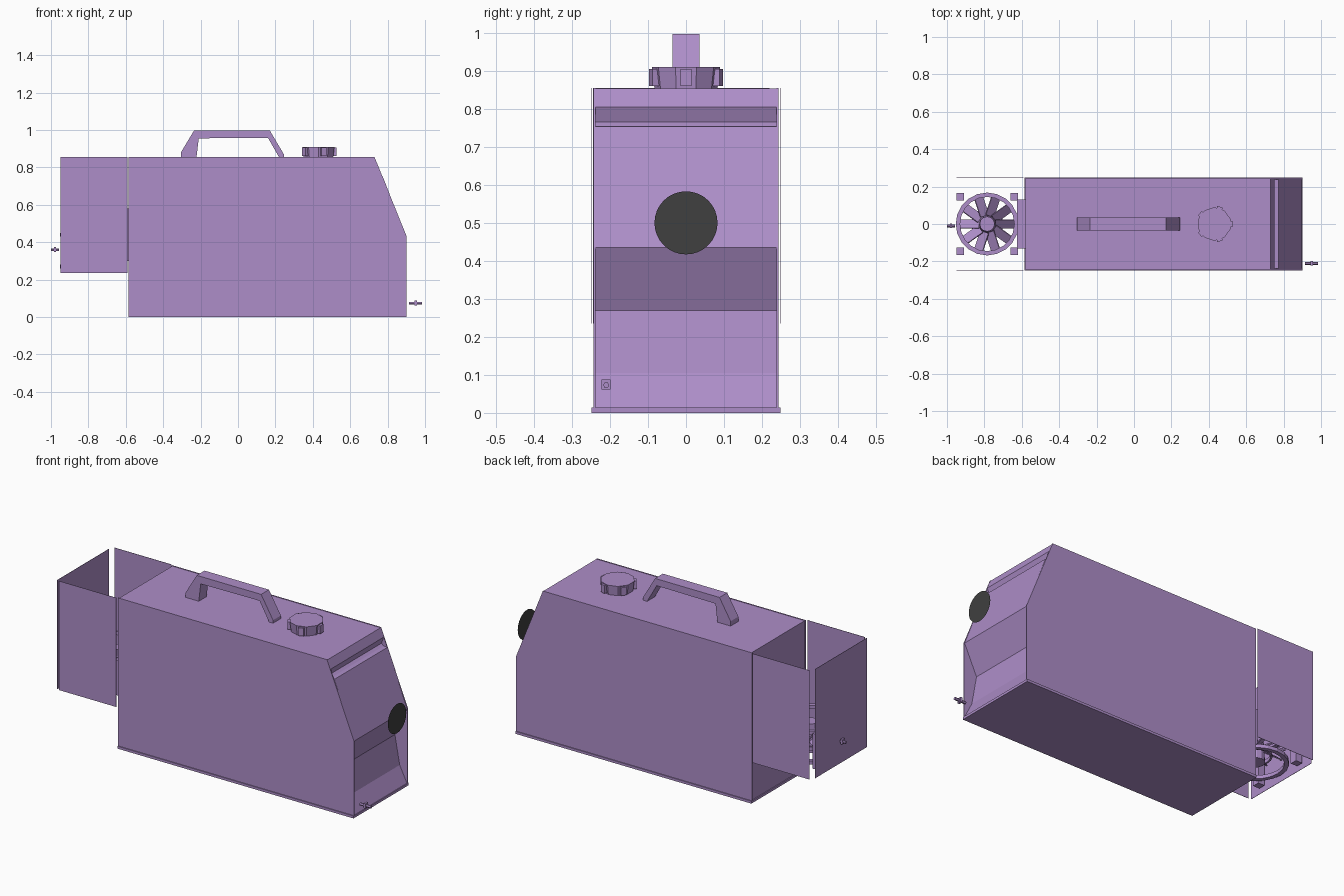
import bpy, bmesh, math
from mathutils import Vector, Matrix

if "Cube" in bpy.data.objects:
    bpy.data.objects.remove(bpy.data.objects["Cube"])


def material(name, rgb):
    m = bpy.data.materials.new(name)
    m.diffuse_color = (*rgb, 1)
    m.use_nodes = True
    m.node_tree.nodes["Principled BSDF"].inputs["Base Color"].default_value = m.diffuse_color
    return m


PURPLE = material("purple", (0.42, 0.27, 0.58))
DARK = material("dark", (0.05, 0.05, 0.05))


def finish(name, bm, mat=PURPLE):
    bmesh.ops.recalc_face_normals(bm, faces=bm.faces)
    mesh = bpy.data.meshes.new(name)
    bm.to_mesh(mesh)
    bm.free()
    mesh.materials.append(mat)
    ob = bpy.data.objects.new(name, mesh)
    bpy.context.collection.objects.link(ob)
    return ob


def add_box(bm, lo, hi, rot=None):
    lo, hi = Vector(lo), Vector(hi)
    m = Matrix.Translation((lo + hi) / 2) @ Matrix.Diagonal((*(hi - lo), 1))
    bmesh.ops.create_cube(bm, size=1, matrix=(rot or Matrix()) @ m)


def box(name, lo, hi):
    bm = bmesh.new()
    add_box(bm, lo, hi)
    return finish(name, bm)


def prism(name, profile, y0, y1):
    """Extrude an x-z profile along y."""
    bm = bmesh.new()
    face = bm.faces.new([bm.verts.new((x, y0, z)) for x, z in profile])
    ext = bmesh.ops.extrude_face_region(bm, geom=[face])["geom"]
    bmesh.ops.translate(bm, vec=(0, y1 - y0, 0),
                        verts=[v for v in ext if isinstance(v, bmesh.types.BMVert)])
    return finish(name, bm)


def add_ring(bm, r0, r1, z0, z1, n=20):
    loops = [[bm.verts.new((r * math.cos(2 * math.pi * i / n),
                            r * math.sin(2 * math.pi * i / n), z)) for i in range(n)]
             for r, z in ((r0, z0), (r1, z0), (r1, z1), (r0, z1))]
    for a, b in zip(loops, loops[1:] + loops[:1]):
        for i in range(n):
            j = (i + 1) % n
            bm.faces.new((a[i], a[j], b[j], b[i]))


# Housing: stepped front panel with a slot near the top and a recess below
prism("housing", [(-0.58, 0.012), (-0.58, 0.853), (0.73, 0.853), (0.75, 0.805),
                  (0.735, 0.766), (0.75, 0.755), (0.773, 0.753), (0.897, 0.435),
                  (0.82, 0.27), (0.85, 0.105), (0.897, 0.012)], -0.238, 0.238)
for side, s in (("left", -1), ("right", 1)):
    prism(side + "_side_panel", [(-0.585, 0.01), (-0.585, 0.855), (0.73, 0.855),
                                 (0.9, 0.435), (0.9, 0.01)], s * 0.238, s * 0.243)
box("base_plate", (-0.585, -0.248, 0), (0.9, 0.248, 0.014))

# Rear guard: three thin upright panels, open above and below
for side, s in (("left", -1), ("right", 1)):
    box(side + "_rear_guard", (-0.95, s * 0.248 - 0.001, 0.235), (-0.592, s * 0.248 + 0.001, 0.855))
box("back_guard", (-0.966, -0.245, 0.235), (-0.964, 0.22, 0.855))
box("rear_vent", (-0.625, -0.13, 0.3), (-0.58, 0.13, 0.58))

# Carry handle
prism("carry_handle", [(-0.305, 0.853), (-0.305, 0.88), (-0.235, 0.997), (0.17, 0.997),
                       (0.245, 0.87), (0.245, 0.853), (0.22, 0.853), (0.16, 0.958),
                       (-0.21, 0.955), (-0.222, 0.853)], -0.035, 0.035)

# Filler cap with grip lugs
bm = bmesh.new()
bmesh.ops.create_cone(bm, cap_ends=True, segments=10, radius1=0.083, radius2=0.09, depth=0.056,
                      matrix=Matrix.Translation((0.43, 0, 0.882)))
for i in range(5):
    rot = Matrix.Translation((0.43, 0, 0)) @ Matrix.Rotation(math.tau * i / 5, 4, "Z")
    add_box(bm, (0.07, -0.015, 0.86), (0.097, 0.015, 0.905), rot)
finish("filler_cap", bm)

# Flat round disc held in front of the panel
bm = bmesh.new()
bmesh.ops.create_circle(bm, cap_ends=True, segments=32, radius=0.083,
                        matrix=Matrix.Translation((1.0, 0, 0.5)) @ Matrix.Rotation(math.pi / 2, 4, "Y"))
finish("front_disc", bm, DARK)

# Fan unit inside the rear guard: rings, hub, blades and corner posts
bm = bmesh.new()
for z in (0.26, 0.43):
    add_ring(bm, 0.145, 0.168, z, z + 0.02)
add_ring(bm, 0.075, 0.085, 0.3, 0.32)
bmesh.ops.create_cone(bm, cap_ends=True, segments=12, radius1=0.05, radius2=0.04, depth=0.16,
                      matrix=Matrix.Translation((0, 0, 0.35)))
for i in range(10):
    rot = Matrix.Rotation(math.tau * i / 10, 4, "Z") @ Matrix.Translation((0.1, 0, 0.35)) \
        @ Matrix.Rotation(0.7, 4, "X")
    add_box(bm, (-0.055, -0.03, -0.003), (0.05, 0.03, 0.003), rot)
for sx in (-1, 1):
    for sy in (-1, 1):
        x, y = 0.145 * sx, 0.145 * sy
        add_box(bm, (x - 0.02, y - 0.02, 0.255), (x + 0.02, y + 0.02, 0.455))
bmesh.ops.translate(bm, verts=bm.verts, vec=(-0.785, 0, 0))
finish("rear_fan", bm)


# Small taps at the front foot and on the rear guard
def tap(name, x, y, z, length):
    bm = bmesh.new()
    bmesh.ops.create_cone(bm, cap_ends=True, segments=6, radius1=0.008, radius2=0.008, depth=length,
                          matrix=Matrix.Translation((x, y, z)) @ Matrix.Rotation(math.pi / 2, 4, "Y"))
    add_box(bm, (x - 0.006, y - 0.012, z - 0.012), (x + 0.006, y + 0.012, z + 0.015))
    finish(name, bm)


tap("front_drain_tap", 0.95, -0.21, 0.073, 0.07)
tap("rear_latch", -0.978, -0.01, 0.36, 0.044)
